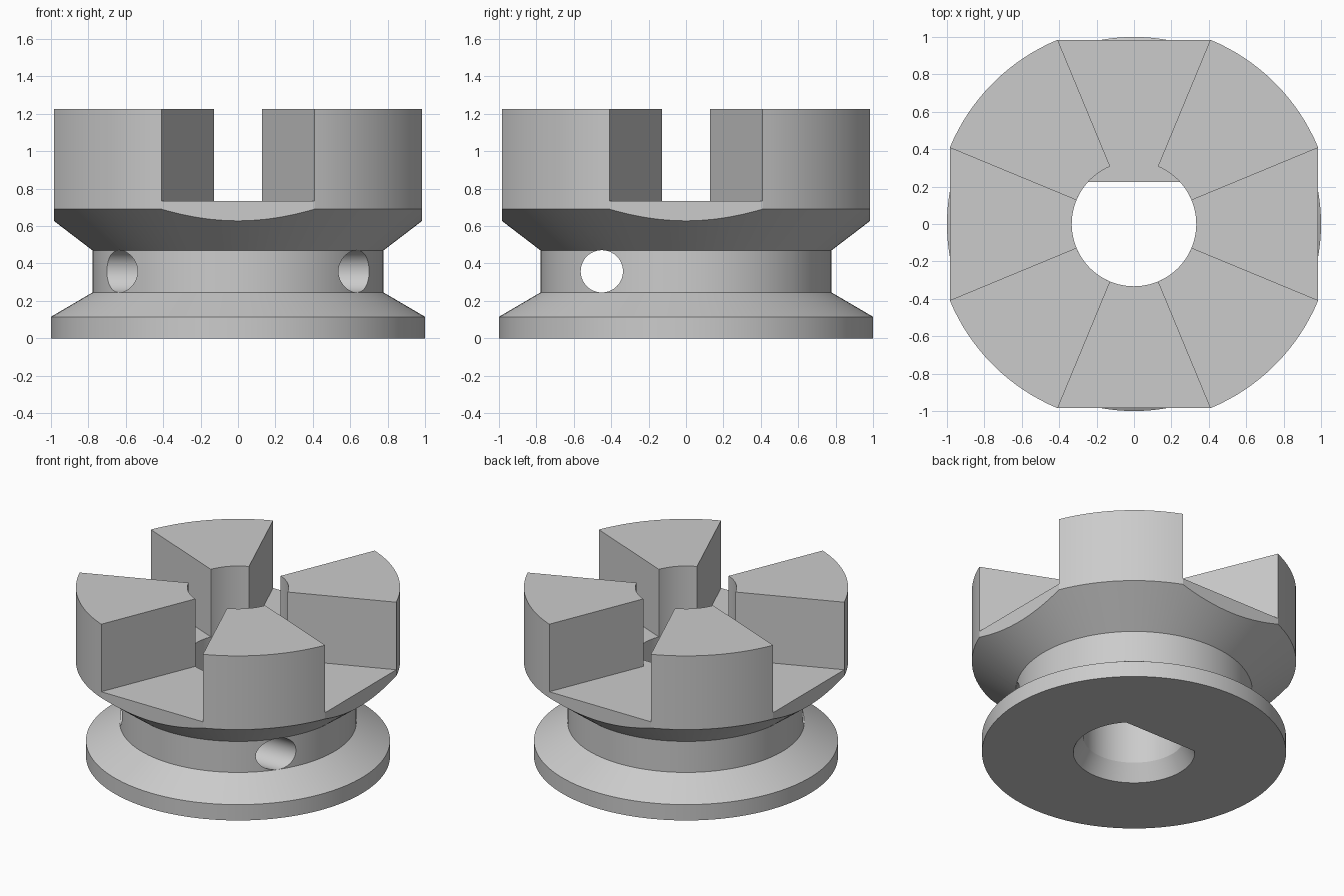
import bpy
import bmesh
from math import cos, sin, tan, asin, pi, tau

cube = bpy.data.objects.get("Cube")
if cube:
    bpy.data.objects.remove(cube, do_unlink=True)

SEGMENTS = 128
BORE = 0.333
KEY_FLAT = 0.225
FLOOR = 0.735
HALF_GAP = pi / 8
FLAT = 0.985
JAW_RADIUS = FLAT / cos(HALF_GAP)

metal = bpy.data.materials.new("grey metal")
metal.use_nodes = True
metal.diffuse_color = (0.6, 0.6, 0.6, 1)
metal.node_tree.nodes["Principled BSDF"].inputs["Base Color"].default_value = (0.6, 0.6, 0.6, 1)


def circle(radius=1.0, count=SEGMENTS):
    return [(radius * cos(tau * i / count), radius * sin(tau * i / count)) for i in range(count)]


def loft(name, outline, levels):
    """Closed solid: the outline scaled by s at each height z."""
    bm = bmesh.new()
    rings = [[bm.verts.new((x * s, y * s, z)) for x, y in outline] for s, z in levels]
    n = len(outline)
    for low, high in zip(rings, rings[1:]):
        for i in range(n):
            j = (i + 1) % n
            bm.faces.new((low[i], low[j], high[j], high[i]))
    bm.faces.new(rings[0][::-1])
    bm.faces.new(rings[-1])
    bmesh.ops.recalc_face_normals(bm, faces=bm.faces)
    mesh = bpy.data.meshes.new(name)
    bm.to_mesh(mesh)
    bm.free()
    obj = bpy.data.objects.new(name, mesh)
    obj.data.materials.append(metal)
    bpy.context.collection.objects.link(obj)
    return obj


def cut(target, cutter, operation="DIFFERENCE"):
    bpy.context.view_layer.objects.active = target
    mod = target.modifiers.new("cut", "BOOLEAN")
    mod.operation = operation
    mod.solver = "EXACT"
    mod.object = cutter
    bpy.ops.object.modifier_apply(modifier=mod.name)
    bpy.data.objects.remove(cutter, do_unlink=True)


# Turned body: base flange, waist, flared head
hub = loft("jaw_hub", circle(), [
    (1, 0), (1, 0.115), (0.778, 0.245), (0.778, 0.47),
    (JAW_RADIUS, 0.69), (JAW_RADIUS, 1.225)])

# Four flats around the head; the box is wide enough to spare the base flange
square = [(-1, -1), (1, -1), (1, 1), (-1, 1)]
cut(hub, loft("flats", square, [(1.2, -0.1), (1.2, 0.4), (FLAT, 0.4), (FLAT, 1.4)]), "INTERSECT")

# D-shaped bore, widening at the bottom, round between the jaws
start = pi - asin(KEY_FLAT / BORE)
sweep = tau - (pi - 2 * asin(KEY_FLAT / BORE))
d_shape = [(BORE * cos(start + sweep * i / 72), BORE * sin(start + sweep * i / 72)) for i in range(73)]
cut(hub, loft("d_bore", d_shape, [(1.4, -0.115), (1, 0.115), (1, FLOOR + 0.05)]))
cut(hub, loft("round_bore", circle(BORE, 96), [(1, FLOOR), (1, 1.4)]))

# Gaps between the four jaws
for k in range(4):
    a, reach = k * pi / 2, 1.5
    wedge = [(0, 0)] + [(reach * cos(a + s), reach * sin(a + s)) for s in (-HALF_GAP, HALF_GAP)]
    cut(hub, loft("gap", wedge, [(1, FLOOR), (1, 1.4)]))

# Cross hole through the waist
pin = loft("cross_hole", circle(0.113, 64), [(1, -1.5), (1, 1.5)])
pin.rotation_euler = (0, pi / 2, 0)
pin.location = (0, -0.45, 0.358)
bpy.context.view_layer.update()
cut(hub, pin)

# Clean up and shade
bm = bmesh.new()
bm.from_mesh(hub.data)
bmesh.ops.remove_doubles(bm, verts=bm.verts, dist=0.0001)
bm.to_mesh(hub.data)
bm.free()
bpy.ops.object.select_all(action="DESELECT")
hub.select_set(True)
bpy.context.view_layer.objects.active = hub
bpy.ops.object.shade_smooth_by_angle(angle=pi / 9)
